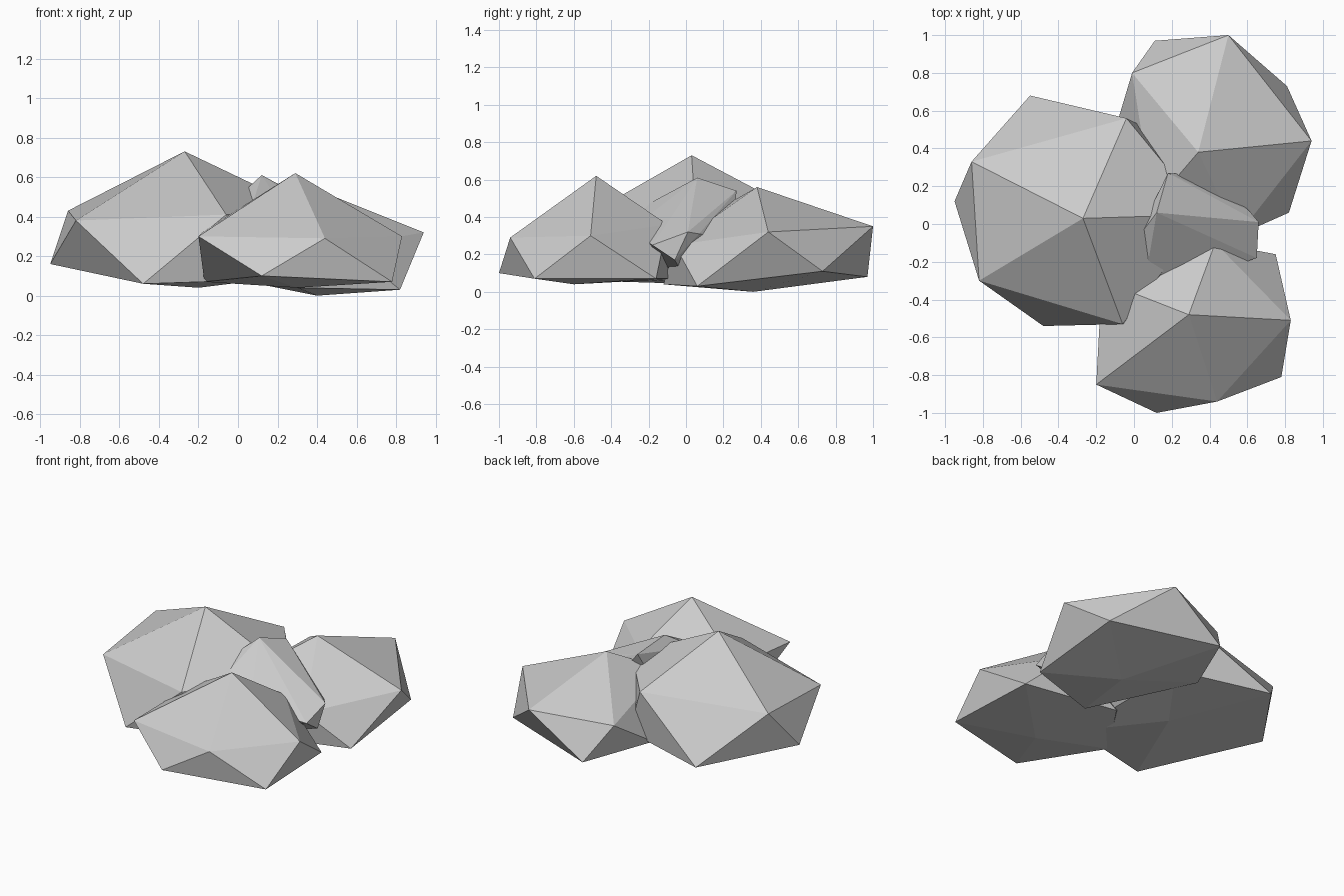
import bpy
import bmesh

# Remove only the default cube
default_cube = bpy.data.objects.get("Cube")
if default_cube:
    bpy.data.objects.remove(default_cube, do_unlink=True)


def make_material(name, colour):
    material = bpy.data.materials.new(name)
    material.use_nodes = True
    material.diffuse_color = colour
    shader = next(n for n in material.node_tree.nodes if n.type == "BSDF_PRINCIPLED")
    shader.inputs["Base Color"].default_value = colour
    return material


stone_grey = make_material("stone_grey", (0.6, 0.6, 0.6, 1))


def make_boulder(name, peak, shoulder, skirt, base):
    """Faceted stone: a peak, a ring of shoulder corners, a lower skirt and a base."""
    bm = bmesh.new()
    for corner in (peak, *shoulder, *skirt, base):
        bm.verts.new(corner)
    hull = bmesh.ops.convex_hull(bm, input=list(bm.verts))
    # Drop any corners that ended up inside the stone
    spare = {v for key in ("geom_interior", "geom_unused") for v in hull[key]
             if isinstance(v, bmesh.types.BMVert)}
    bmesh.ops.delete(bm, geom=list(spare), context="VERTS")
    bmesh.ops.recalc_face_normals(bm, faces=list(bm.faces))
    mesh = bpy.data.meshes.new(name)
    bm.to_mesh(mesh)
    bm.free()
    mesh.materials.append(stone_grey)
    boulder = bpy.data.objects.new(name, mesh)
    bpy.context.scene.collection.objects.link(boulder)
    return boulder


# Largest stone, on the -x side
make_boulder(
    "large_boulder",
    peak=(-.27, .03, .73),
    shoulder=[(-.86, .33, .43), (-.82, -.3, .38), (-.06, -.53, .41),
              (.38, .05, .42), (-.04, .56, .45)],
    skirt=[(-.95, .12, .16), (-.48, -.54, .06), (.12, -.42, .08),
           (.08, .5, .12), (-.55, .68, .11)],
    base=(-.2, .1, .04))

# Front stone
make_boulder(
    "front_boulder",
    peak=(.29, -.48, .62),
    shoulder=[(-.2, -.85, .3), (.44, -.94, .29), (.83, -.51, .3),
              (.43, -.1, .36), (-.17, -.3, .33)],
    skirt=[(.12, -1, .1), (.78, -.81, .07), (.75, -.16, .07),
           (.1, -.05, .07), (-.17, -.45, .07)],
    base=(.3, -.6, .04))

# Back stone
make_boulder(
    "back_boulder",
    peak=(.34, .38, .56),
    shoulder=[(-.01, .8, .3), (.5, 1, .35), (.94, .44, .32),
              (.55, -.06, .25), (.1, .1, .4)],
    skirt=[(.11, .97, .08), (.81, .73, .11), (.82, .06, .03),
           (.3, -.12, .04), (-.1, .5, .1)],
    base=(.4, .36, 0))

# Small stone wedged in the middle
make_boulder(
    "centre_stone",
    peak=(.12, .06, .61),
    shoulder=[(.18, .27, .54), (0, -.1, .5), (.05, -.35, .39),
              (.65, -.18, .25), (.66, .01, .32), (.61, .07, .31)],
    skirt=[(.3, -.3, .33), (.4, .25, .28), (.1, .1, .2),
           (.65, -.06, .17), (.2, -.2, .15)],
    base=(.35, 0, .06))
